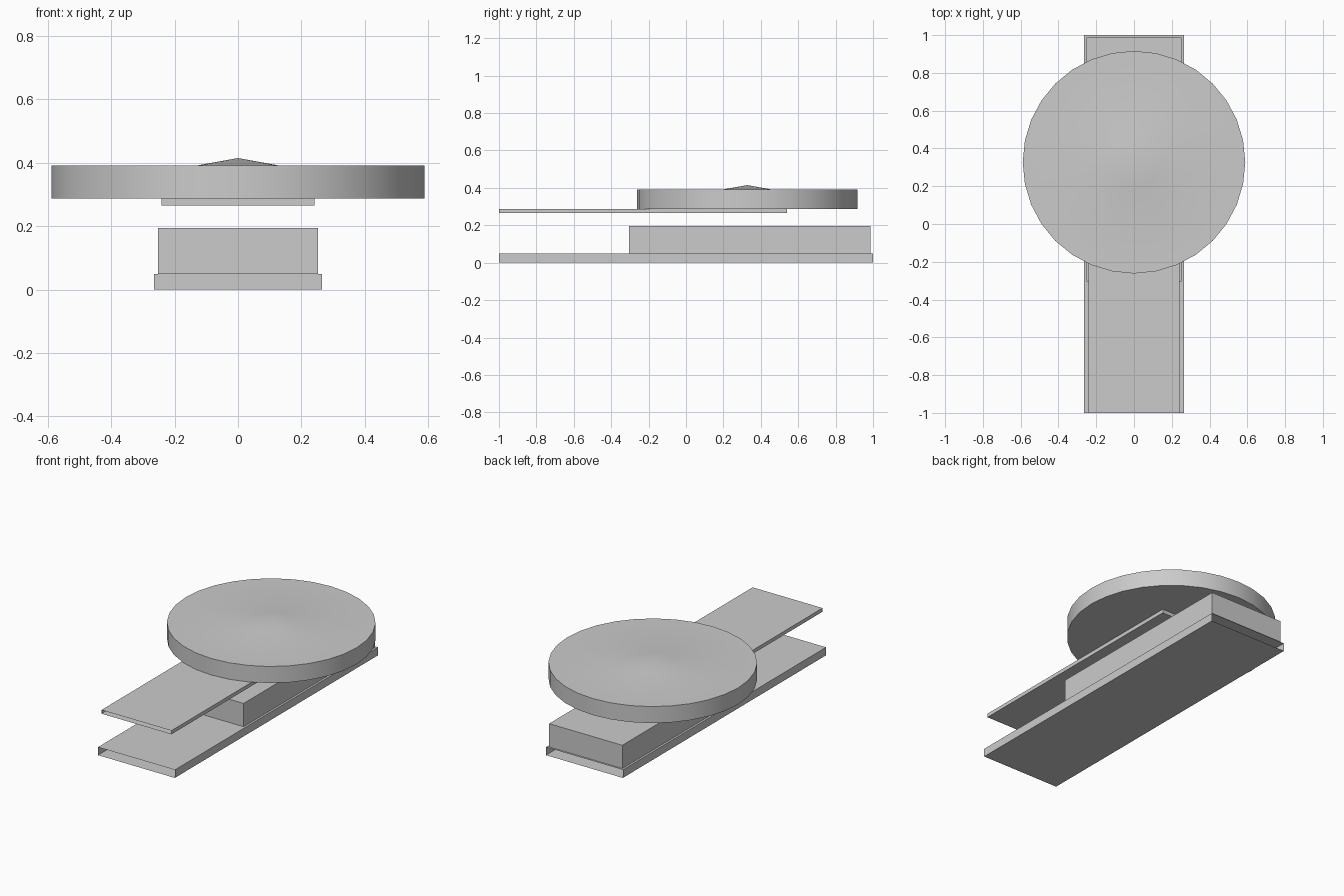
import bpy, bmesh, math

if "Cube" in bpy.data.objects:
    bpy.data.objects.remove(bpy.data.objects["Cube"])


def finish(name, bm):
    bmesh.ops.recalc_face_normals(bm, faces=bm.faces)
    mesh = bpy.data.meshes.new(name)
    bm.to_mesh(mesh)
    bm.free()
    obj = bpy.data.objects.new(name, mesh)
    bpy.context.collection.objects.link(obj)
    return obj


def slab(name, half_width, y0, y1, z0, z1, wall_at=None):
    """Box; with wall_at it becomes a sleeve with open ends and one inner wall."""
    bm = bmesh.new()
    bmesh.ops.create_cube(bm, size=1)
    for v in bm.verts:
        v.co = (2 * half_width * v.co.x,
                y0 if v.co.y < 0 else y1,
                z0 if v.co.z < 0 else z1)
    if wall_at is not None:
        ends = [f for f in bm.faces if abs(f.normal.y) > 0.9]
        bmesh.ops.delete(bm, geom=ends, context='FACES_ONLY')
    bm.normal_update()
    obj = finish(name, bm)
    if wall_at is not None:
        wall = bmesh.new()
        corners = ((-1, z0), (1, z0), (1, z1), (-1, z1))
        wall.faces.new([wall.verts.new((s * half_width, wall_at, z)) for s, z in corners])
        finish(name + "_inner_wall", wall)
    return obj


# Stacked slabs: hollow base, solid block, hollow upper plate
slab("base_plate", 0.265, -1.0, 1.0, 0.0, 0.05, wall_at=0.0)
slab("block", 0.252, -0.305, 0.987, 0.05, 0.195)
slab("upper_plate", 0.241, -1.0, 0.54, 0.265, 0.288, wall_at=0.54)

# Round disc with a shallow conical peak, revolved from a profile
SIDES, CENTRE_Y = 32, 0.327
bm = bmesh.new()
rings = []
for r, z in ((0.589, 0.288), (0.589, 0.391), (0.132, 0.391)):
    rings.append([bm.verts.new((r * math.cos(math.tau * i / SIDES),
                                CENTRE_Y + r * math.sin(math.tau * i / SIDES), z))
                  for i in range(SIDES)])
apex = bm.verts.new((0, CENTRE_Y, 0.415))
bm.faces.new(rings[0][::-1])
for i in range(SIDES):
    j = (i + 1) % SIDES
    for lower, upper in zip(rings, rings[1:]):
        bm.faces.new((lower[i], lower[j], upper[j], upper[i]))
    bm.faces.new((rings[2][i], rings[2][j], apex))
disc = finish("disc", bm)

bpy.ops.object.select_all(action='DESELECT')
disc.select_set(True)
bpy.context.view_layer.objects.active = disc
bpy.ops.object.shade_smooth_by_angle(angle=math.radians(30))
